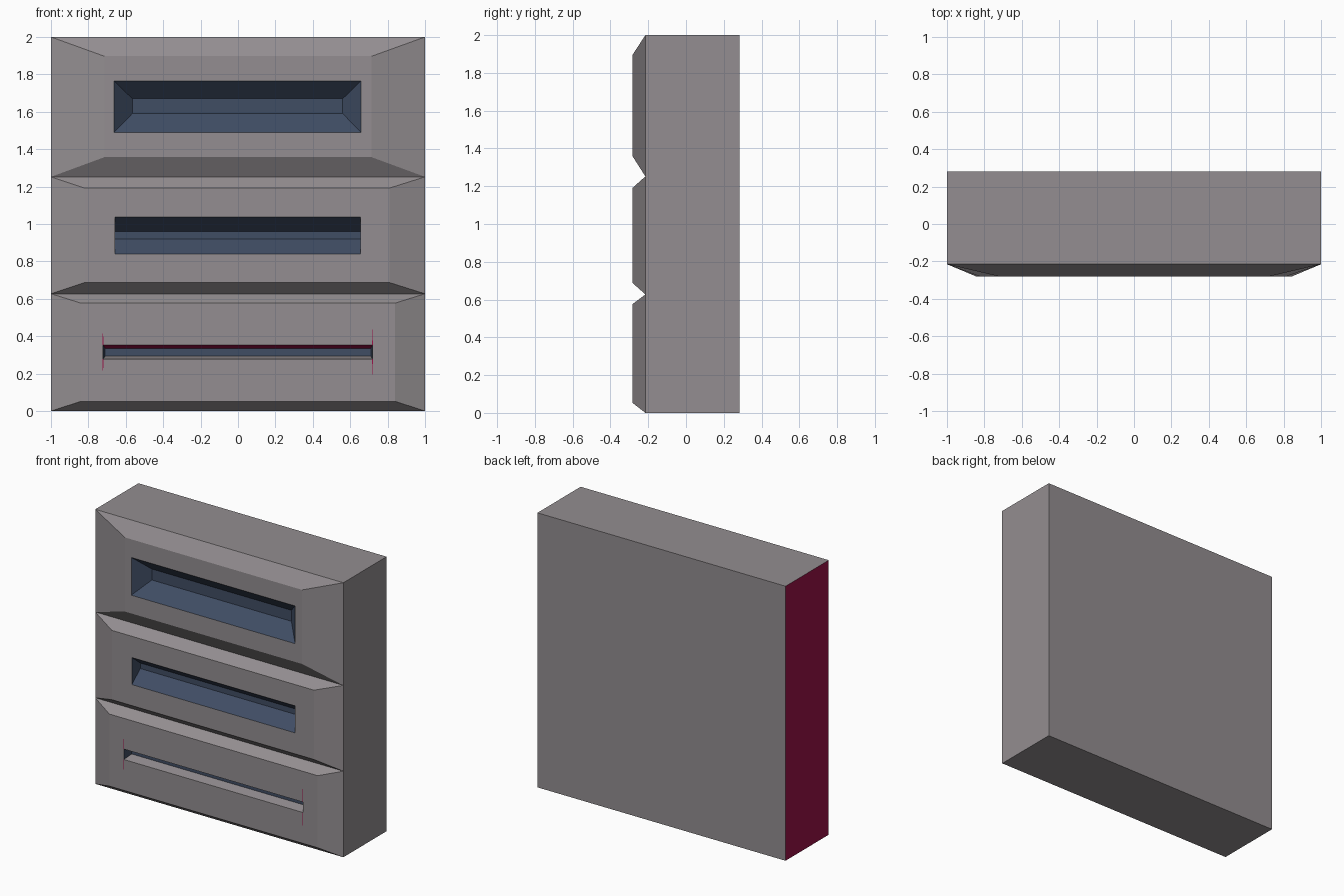
import bpy, bmesh

if "Cube" in bpy.data.objects:
    bpy.data.objects.remove(bpy.data.objects["Cube"])

BACK, EDGE, FACE, DEEP = 0.282, -0.215, -0.282, -0.185


def material(name, color):
    m = bpy.data.materials.new(name)
    m.diffuse_color = (*color, 1)
    m.use_nodes = True
    m.node_tree.nodes["Principled BSDF"].inputs["Base Color"].default_value = m.diffuse_color
    return m


GREY = material("grey", (0.292, 0.270, 0.281))
BLUE = material("recess_blue", (0.051, 0.074, 0.127))
RED = material("deep_red", (0.33, 0.006, 0.065))


def finish(bm, name):
    mesh = bpy.data.meshes.new(name)
    bm.to_mesh(mesh)
    bm.free()
    for m in (GREY, BLUE, RED):
        mesh.materials.append(m)
    obj = bpy.data.objects.new(name, mesh)
    bpy.context.collection.objects.link(obj)
    return obj


def drawer_front(name, z0, z1, panel, opening, inner, wall_mats, deep=DEEP):
    """Nested rectangles (x0, x1, z0, z1) joined into a bevelled, recessed front."""
    bm = bmesh.new()
    rings = []
    levels = ((EDGE, (-1, 1, z0, z1)), (FACE, panel), (FACE, opening), (deep, inner))
    for y, (a, b, c, d) in levels:
        rings.append([bm.verts.new(p) for p in ((a, y, c), (b, y, c), (b, y, d), (a, y, d))])
    for level, (r, s) in enumerate(zip(rings, rings[1:])):
        for i in range(4):
            j = (i + 1) % 4
            f = bm.faces.new((r[i], r[j], s[j], s[i]))
            f.material_index = wall_mats[i] if level == 2 else 0
    bm.faces.new(rings[-1]).material_index = 1
    return finish(bm, name)


# Cabinet carcass: box open at the front, with a red left side
bm = bmesh.new()
bmesh.ops.create_cube(bm, size=1)
for v in bm.verts:
    v.co = (v.co.x * 2, BACK if v.co.y > 0 else EDGE, v.co.z * 2 + 1)
bm.normal_update()
for f in list(bm.faces):
    if f.normal.x < -0.5:
        f.material_index = 2
    if f.normal.y < -0.5:
        bm.faces.remove(f)
finish(bm, "cabinet_carcass")

# Drawer fronts; wall order is bottom, right, top, left
drawer_front("top_drawer", 1.252, 2.0, (-0.715, 0.715, 1.357, 1.897),
             (-0.663, 0.658, 1.49, 1.765), (-0.565, 0.56, 1.59, 1.67), (1, 1, 1, 1))
drawer_front("middle_drawer", 0.627, 1.252, (-0.82, 0.81, 0.687, 1.192),
             (-0.658, 0.655, 0.84, 1.037), (-0.658, 0.655, 0.92, 0.96), (1, 1, 1, 1))
drawer_front("bottom_drawer", 0.0, 0.627, (-0.84, 0.84, 0.052, 0.577),
             (-0.722, 0.72, 0.277, 0.353), (-0.71, 0.71, 0.293, 0.335), (0, 1, 2, 1), -0.21)

# Thin red slivers at the ends of the bottom slot
bm = bmesh.new()
for x in (-0.722, 0.72):
    for tip, base in ((0.45, 0.353), (0.18, 0.277)):
        pts = [(x - 0.003, base), (x + 0.003, base), (x, tip)]
        if tip < base:
            pts.reverse()
        f = bm.faces.new([bm.verts.new((px, FACE - 0.001, pz)) for px, pz in pts])
        f.material_index = 2
finish(bm, "slot_end_marks")
